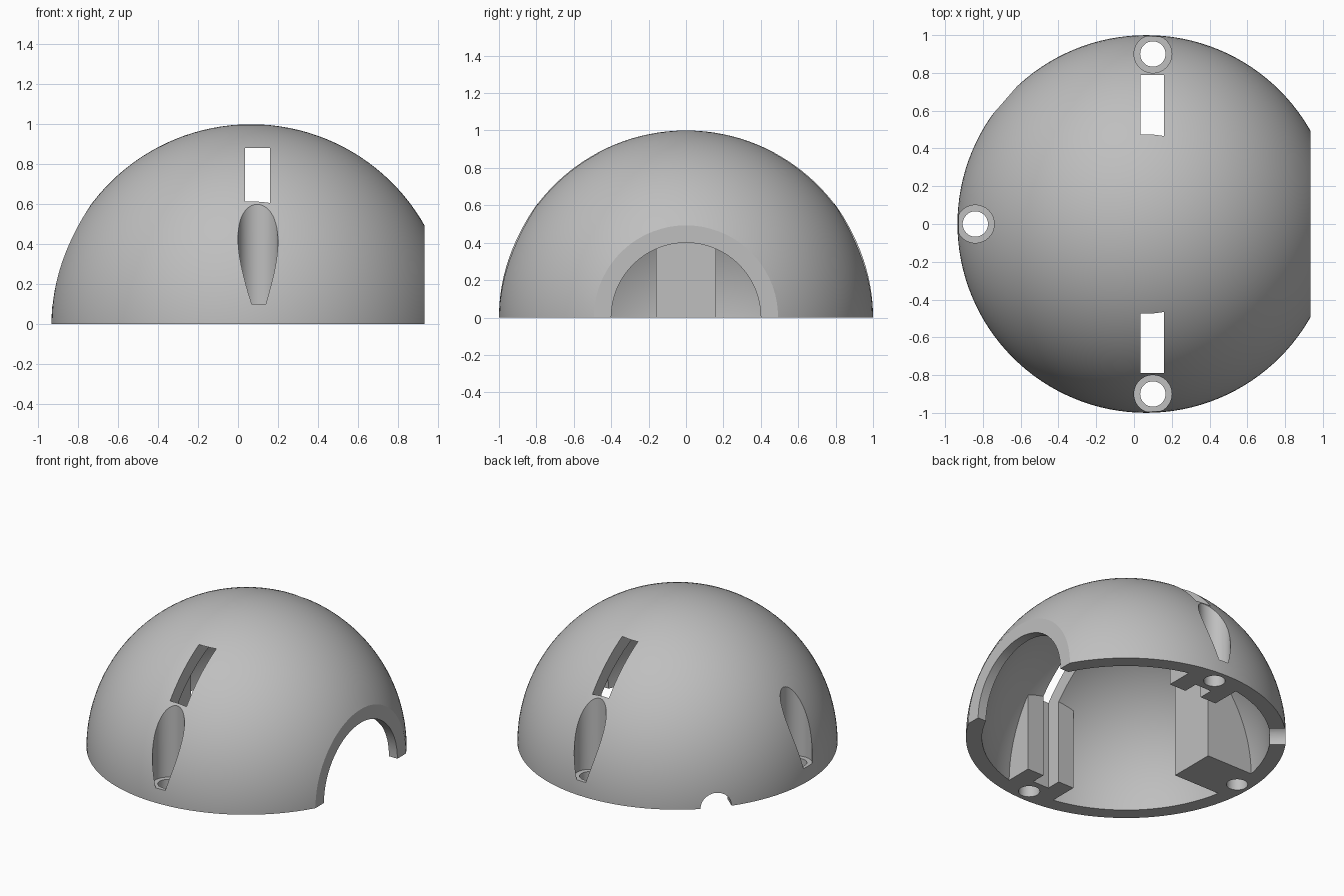
import bpy
import math
from mathutils import Matrix, Vector

cube = bpy.data.objects.get("Cube")
if cube:
    bpy.data.objects.remove(cube, do_unlink=True)

CX = 0.065          # dome centre
HOLE_X = 0.1        # centre line of side screws and slots


def box(name, lo, hi):
    lo, hi = Vector(lo), Vector(hi)
    bpy.ops.mesh.primitive_cube_add(size=1)
    ob = bpy.context.object
    ob.name = name
    ob.data.transform(Matrix.Translation((lo + hi) / 2) @ Matrix.Diagonal((hi - lo).to_4d()))
    return ob


def ball(name, radius):
    # an odd ring count keeps vertices off the base plane
    bpy.ops.mesh.primitive_uv_sphere_add(segments=128, ring_count=65, radius=radius)
    ob = bpy.context.object
    ob.name = name
    ob.data.transform(Matrix.Translation((CX, 0, 0)))
    return ob


def rod(name, radius, start, direction, length):
    bpy.ops.mesh.primitive_cylinder_add(vertices=64, radius=radius, depth=length)
    ob = bpy.context.object
    ob.name = name
    d = Vector(direction).normalized()
    turn = Vector((0, 0, 1)).rotation_difference(d).to_matrix().to_4x4()
    ob.data.transform(Matrix.Translation(Vector(start) + d * length / 2) @ turn)
    return ob


def combine(target, tool, operation="DIFFERENCE"):
    tool.hide_render = True
    mod = target.modifiers.new("cut", "BOOLEAN")
    mod.operation = operation
    mod.solver = "EXACT"
    mod.object = tool
    bpy.context.view_layer.objects.active = target
    bpy.ops.object.modifier_apply(modifier=mod.name)
    bpy.data.objects.remove(tool, do_unlink=True)


# Half dome with a flat trimmed side
dome = ball("dome_shell", 1.0)
combine(dome, box("keep", (-2, -2, 0), (0.935, 2, 2)), "INTERSECT")

# Hollow interior, leaving three screw blocks standing
cavity = ball("cavity", 0.9)
combine(cavity, box("rear_block", (-1.5, -0.16, -1.2), (-0.47, 0.16, 1.2)))
for s in (-1, 1):
    y0, y1 = sorted((s * 0.69, s * 1.5))
    combine(cavity, box("side_block", (HOLE_X - 0.185, y0, -1.2), (HOLE_X + 0.185, y1, 1.2)))
combine(dome, cavity)

# Slots through the shell and the side blocks
combine(dome, box("slots", (0.035, -0.79, -0.3), (0.16, 0.79, 0.88)))

# Screw holes with wide recesses above
for x, y in ((HOLE_X, -0.9), (HOLE_X, 0.9), (-0.84, 0)):
    combine(dome, rod("screw_hole", 0.067, (x, y, -0.3), (0, 0, 1), 0.6))
    combine(dome, rod("recess", 0.1, (x, y, 0.1), (0, 0, 1), 1.2))

# Large round opening and small cable notch
combine(dome, rod("opening", 0.4, (0.5, 0, 0), (1, 0, 0), 1))
a = math.radians(139)
out = Vector((math.cos(a), math.sin(a), 0))
combine(dome, rod("notch", 0.1, Vector((CX, 0, 0)) + out * 0.6, out, 0.8))

# Single grey plastic
grey = bpy.data.materials.new("grey_plastic")
grey.use_nodes = True
colour = (0.52, 0.52, 0.52, 1)
grey.diffuse_color = colour
grey.node_tree.nodes["Principled BSDF"].inputs["Base Color"].default_value = colour
dome.data.materials.clear()
dome.data.materials.append(grey)
for p in dome.data.polygons:
    p.material_index = 0

bpy.ops.object.select_all(action="DESELECT")
dome.select_set(True)
bpy.context.view_layer.objects.active = dome
bpy.ops.object.shade_smooth_by_angle(angle=math.radians(25))
